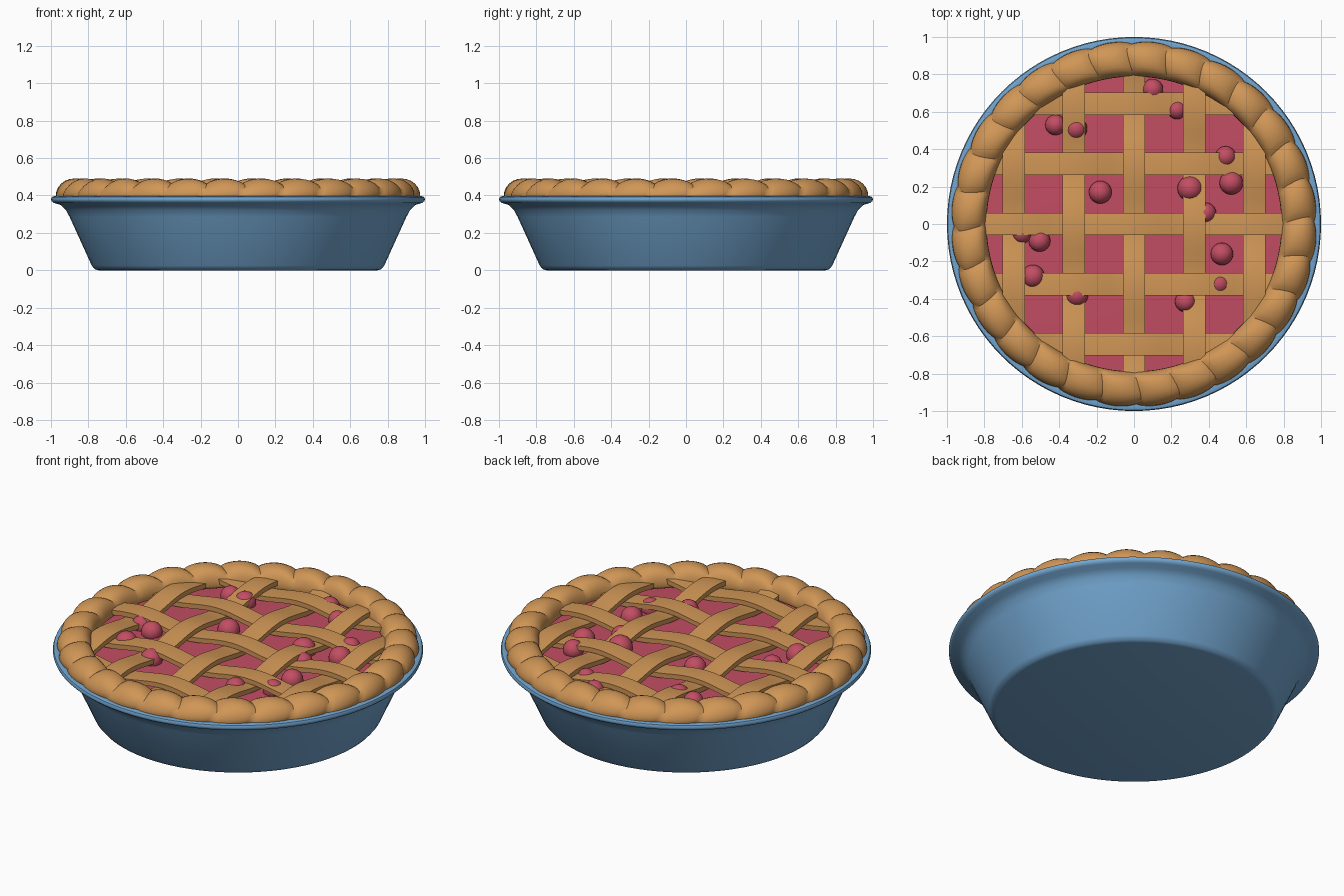
import bpy, bmesh, math

if "Cube" in bpy.data.objects:
    bpy.data.objects.remove(bpy.data.objects["Cube"])

def material(name, col):
    m = bpy.data.materials.new(name)
    m.diffuse_color = (*col, 1)
    m.use_nodes = True
    m.node_tree.nodes["Principled BSDF"].inputs["Base Color"].default_value = m.diffuse_color
    return m

BLUE = material("blue glaze", (0.17, 0.38, 0.63))
CRUST = material("baked pastry", (0.63, 0.305, 0.093))
CHERRY = material("cherry red", (0.54, 0.075, 0.125))

def finish(name, bm, mat, angle=40):
    bmesh.ops.recalc_face_normals(bm, faces=bm.faces)
    me = bpy.data.meshes.new(name)
    bm.to_mesh(me)
    bm.free()
    me.materials.append(mat)
    ob = bpy.data.objects.new(name, me)
    bpy.context.collection.objects.link(ob)
    bpy.ops.object.select_all(action='DESELECT')
    ob.select_set(True)
    bpy.context.view_layer.objects.active = ob
    bpy.ops.object.shade_smooth_by_angle(angle=math.radians(angle))
    return ob

def lathe(name, profile, mat, n=96):
    # profile runs from axis to axis
    bm = bmesh.new()
    vs = [bm.verts.new((r, 0, z)) for r, z in profile]
    es = [bm.edges.new(p) for p in zip(vs, vs[1:])]
    bmesh.ops.spin(bm, geom=vs + es, cent=(0, 0, 0), axis=(0, 0, 1),
                   angle=2 * math.pi, steps=n)
    bmesh.ops.remove_doubles(bm, verts=bm.verts, dist=1e-4)
    return finish(name, bm, mat)

# Pie dish with flared, rolled rim
lathe("pie_dish", [(0, 0), (0.745, 0), (0.765, 0.005), (0.782, 0.025), (0.90, 0.285),
                   (0.92, 0.322), (0.95, 0.35), (0.985, 0.36), (0.997, 0.37),
                   (1.0, 0.38), (0.995, 0.392), (0.98, 0.397), (0.94, 0.39),
                   (0.89, 0.36), (0.87, 0.31), (0.75, 0.05), (0.72, 0.04), (0, 0.04)], BLUE)

# Fruit filling
lathe("filling", [(0, 0.375), (0.6, 0.372), (0.85, 0.36), (0.85, 0.30), (0, 0.30)], CHERRY)

# Crimped crust ring: round section whose size dips at 28 creases
CRIMPS, STEPS, SEC = 28, 10, 24
bm = bmesh.new()
rings = []
for i in range(CRIMPS * STEPS):
    ring = []
    for j in range(SEC):
        t = 2 * math.pi * j / SEC
        outward = 0.5 + 0.5 * math.cos(t)
        a = 2 * math.pi * i / (CRIMPS * STEPS)
        bump = abs(math.sin(CRIMPS / 2 * a)) ** 0.7
        a += 0.05 * outward * max(0, math.sin(t) + 0.2)  # slanted creases
        c, s = math.cos(t), math.sin(t)
        r = 0.872 + math.copysign(abs(c) ** 0.85, c) * (0.09 + 0.016 * bump * outward - 0.006 * (1 - outward))
        z = 0.395 + (s * (0.068 + 0.028 * bump) if s > 0 else s * 0.03)
        ring.append(bm.verts.new((r * math.cos(a), r * math.sin(a), z)))
    rings.append(ring)
for i, A in enumerate(rings):
    B = rings[(i + 1) % len(rings)]
    for j in range(SEC):
        k = (j + 1) % SEC
        bm.faces.new((A[j], B[j], B[k], A[k]))
finish("crimped_crust", bm, CRUST, 45)

# Woven lattice strips
GAP, HALF, THICK = 0.322, 0.06, 0.032
def strip(name, k, across):
    bm = bmesh.new()
    off = k * GAP
    end = math.sqrt(0.84 ** 2 - off ** 2)
    n, prev = 64, None
    for i in range(n + 1):
        u = -end + 2 * end * i / n
        sign = (1 if across else -1) * (-1) ** k
        z = 0.412 + 0.019 * sign * math.cos(math.pi * u / GAP)
        sec = []
        for w, h in ((-HALF, -THICK / 2), (HALF, -THICK / 2), (HALF, THICK / 2 - 0.004),
                     (0, THICK / 2), (-HALF, THICK / 2 - 0.004)):
            p = (u, off + w) if across else (off + w, u)
            sec.append(bm.verts.new((*p, z + h)))
        if prev:
            for j in range(5):
                m = (j + 1) % 5
                bm.faces.new((prev[j], sec[j], sec[m], prev[m]))
        else:
            bm.faces.new(sec)
        prev = sec
    bm.faces.new(prev)
    finish(name, bm, CRUST)

for k in range(-2, 3):
    strip(f"lattice_across_{k + 3}", k, True)
    strip(f"lattice_lengthwise_{k + 3}", k, False)

# Whole cherries poking through the filling
cherries = [(-.42, .53, .055), (-.31, .51, .06), (.10, .72, .056), (.23, .61, .05),
            (.49, .36, .056), (.52, .22, .063), (.30, .19, .068), (-.18, .17, .061),
            (.385, .06, .054), (-.60, -.05, .054), (-.505, -.09, .058), (-.54, -.28, .062),
            (-.305, -.38, .06), (.275, -.415, .056), (.47, -.16, .06), (.455, -.32, .056)]
for i, (x, y, r) in enumerate(cherries):
    bm = bmesh.new()
    bmesh.ops.create_uvsphere(bm, u_segments=24, v_segments=14, radius=r)
    bmesh.ops.translate(bm, verts=bm.verts, vec=(x, y, 0.388))
    finish(f"cherry_{i + 1}", bm, CHERRY)
